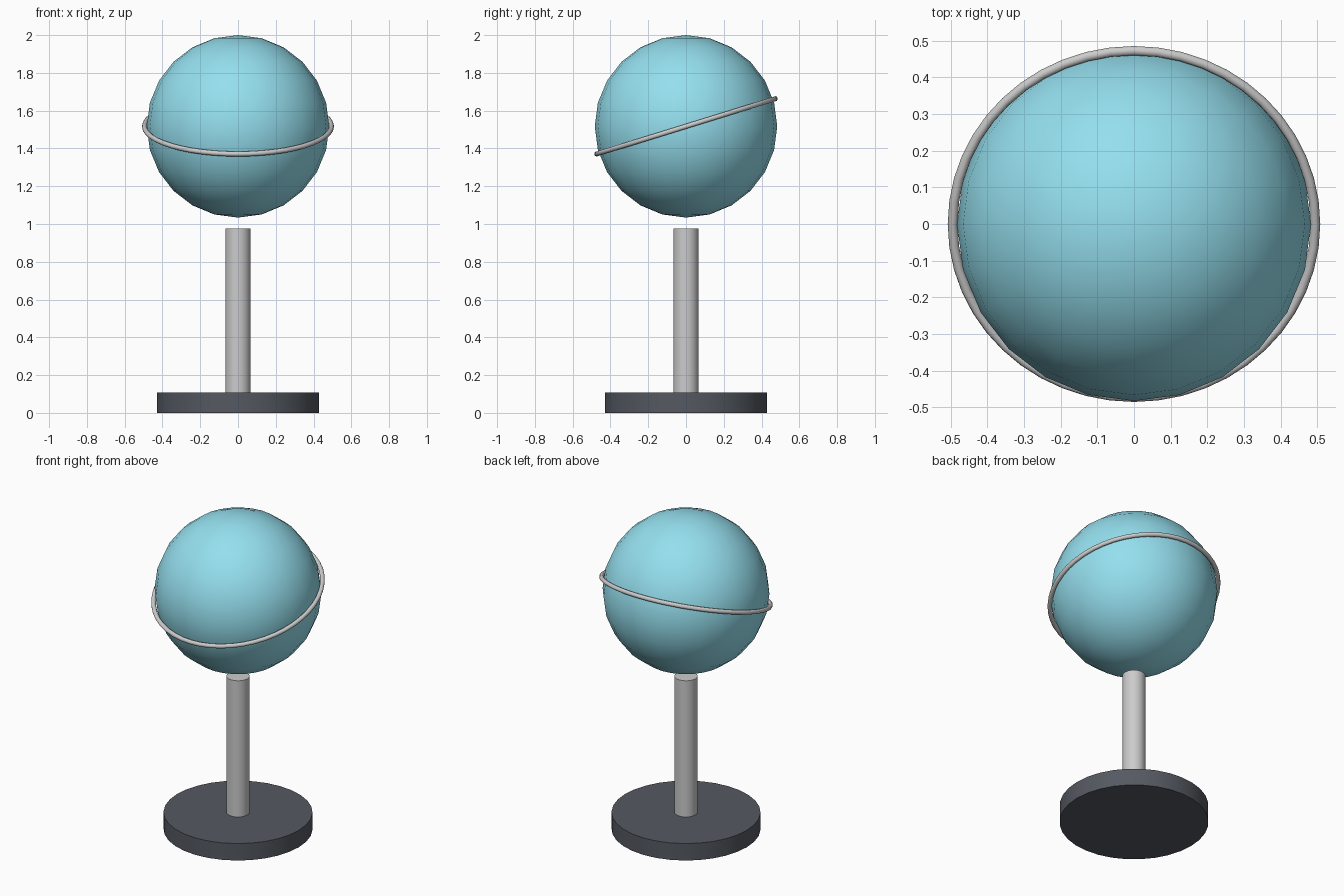
import bpy
import math

if "Cube" in bpy.data.objects:
    bpy.data.objects.remove(bpy.data.objects["Cube"])


def material(name, rgb):
    mat = bpy.data.materials.new(name)
    mat.diffuse_color = (*rgb, 1)
    mat.use_nodes = True
    mat.node_tree.nodes["Principled BSDF"].inputs["Base Color"].default_value = mat.diffuse_color
    return mat


def finish(name, mat=None, angle=40):
    obj = bpy.context.object
    obj.name = name
    bpy.ops.object.shade_smooth_by_angle(angle=math.radians(angle))
    if mat:
        obj.data.materials.append(mat)
    return obj


def cylinder(name, radius, z0, z1, sides, mat=None):
    bpy.ops.mesh.primitive_cylinder_add(
        vertices=sides, radius=radius, depth=z1 - z0, location=(0, 0, (z0 + z1) / 2))
    return finish(name, mat)


dark = material("dark_grey", (0.09, 0.10, 0.12))
cyan = material("light_blue", (0.30, 0.74, 0.86))
CENTRE = (0, 0, 1.517)

# Round foot and upright post
cylinder("base", 0.43, 0, 0.108, 32, dark)
cylinder("post", 0.067, 0.04, 0.975, 20)

# Floating globe
bpy.ops.mesh.primitive_uv_sphere_add(
    segments=24, ring_count=12, radius=0.483, location=CENTRE)
finish("globe", cyan)

# Thin tilted ring, higher at the back
bpy.ops.mesh.primitive_torus_add(
    major_segments=48, minor_segments=10, major_radius=0.495, minor_radius=0.0134,
    location=CENTRE, rotation=(0.3, 0, 0))
finish("ring", angle=60)
